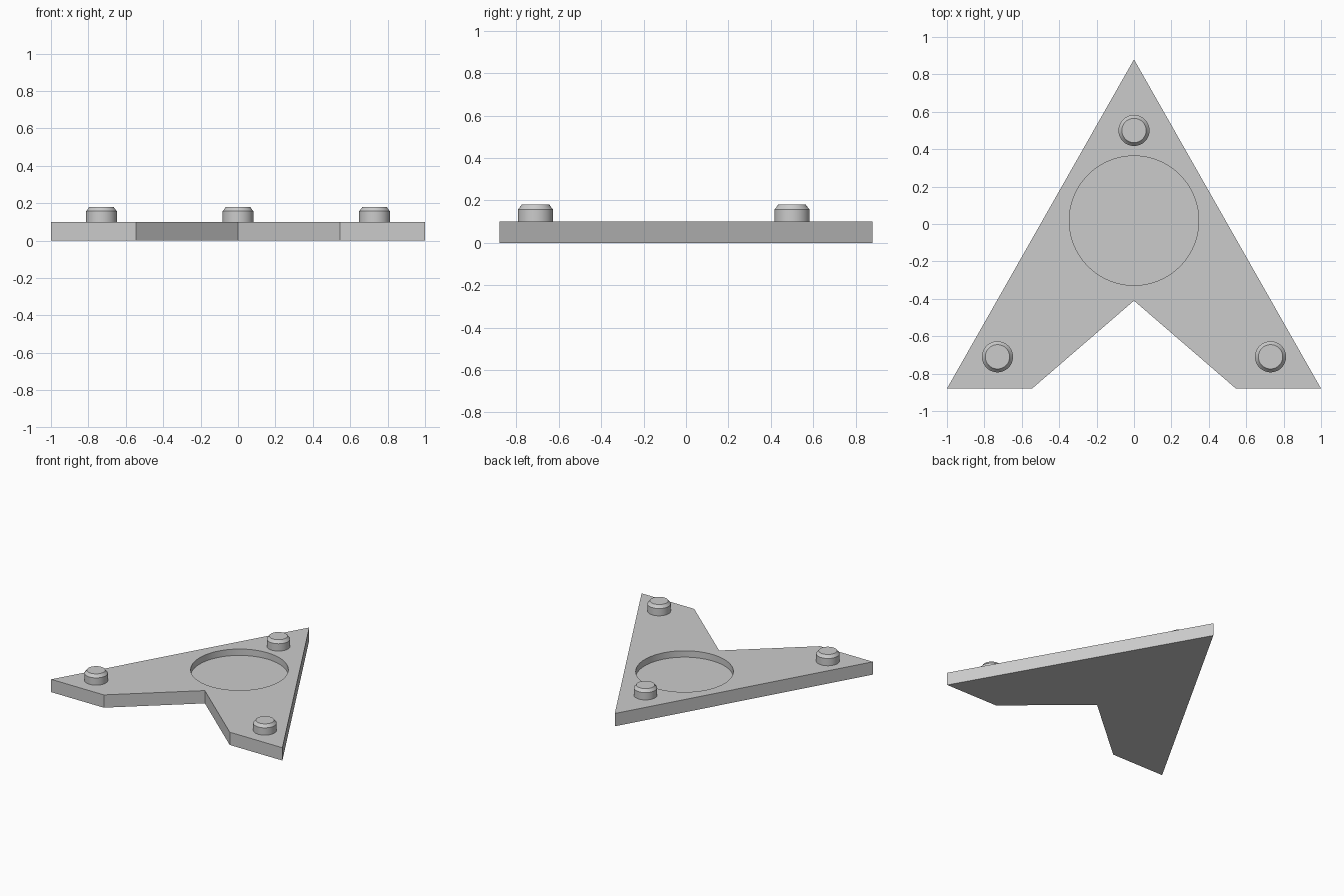
import bpy, bmesh, math

old = bpy.data.objects.get("Cube")
if old:
    bpy.data.objects.remove(old, do_unlink=True)

grey = bpy.data.materials.new("plain grey")
grey.use_nodes = True
colour = (0.6, 0.6, 0.6, 1)
grey.diffuse_color = colour
grey.node_tree.nodes["Principled BSDF"].inputs["Base Color"].default_value = colour


def finish(name, bm):
    bmesh.ops.recalc_face_normals(bm, faces=bm.faces)
    mesh = bpy.data.meshes.new(name)
    bm.to_mesh(mesh)
    bm.free()
    mesh.materials.append(grey)
    obj = bpy.data.objects.new(name, mesh)
    bpy.context.collection.objects.link(obj)
    return obj


def smooth(obj):
    bpy.ops.object.select_all(action='DESELECT')
    obj.select_set(True)
    bpy.context.view_layer.objects.active = obj
    bpy.ops.object.shade_smooth_by_angle(angle=math.radians(30))


def lathe(name, profile, centre, segments=64):
    """Stack of rings from (radius, z) pairs, capped at both ends."""
    bm = bmesh.new()
    rings = []
    for r, z in profile:
        rings.append([bm.verts.new((centre[0] + r * math.cos(math.tau * i / segments),
                                    centre[1] + r * math.sin(math.tau * i / segments), z))
                      for i in range(segments)])
    for low, high in zip(rings, rings[1:]):
        for i in range(segments):
            j = (i + 1) % segments
            bm.faces.new((low[i], low[j], high[j], high[i]))
    bm.faces.new(rings[0])
    bm.faces.new(rings[-1])
    return finish(name, bm)


# Arrowhead base plate
outline = [(0, 0.88), (-1, -0.88), (-0.545, -0.88), (0, -0.41), (0.545, -0.88), (1, -0.88)]
bm = bmesh.new()
face = bm.faces.new([bm.verts.new((x, y, 0)) for x, y in outline])
top = bmesh.ops.extrude_face_region(bm, geom=[face])["geom"]
bmesh.ops.translate(bm, vec=(0, 0, 0.1),
                    verts=[v for v in top if isinstance(v, bmesh.types.BMVert)])
plate = finish("base_plate", bm)

# Round recess in the top of the plate
cutter = lathe("recess_cutter", [(0.346, 0.05), (0.346, 0.2)], (0, 0.018), 96)
cut = plate.modifiers.new("recess", 'BOOLEAN')
cut.operation = 'DIFFERENCE'
cut.solver = 'EXACT'
cut.object = cutter
bpy.context.view_layer.objects.active = plate
bpy.ops.object.modifier_apply(modifier=cut.name)
bpy.data.objects.remove(cutter, do_unlink=True)
smooth(plate)

# Chamfered pegs near the three points
peg_profile = [(0.083, 0.1), (0.083, 0.157), (0.077, 0.163), (0.065, 0.18)]
for name, centre in (("back_peg", (0, 0.5)),
                     ("left_peg", (0.73, -0.71)),
                     ("right_peg", (-0.73, -0.71))):
    smooth(lathe(name, peg_profile, centre))
